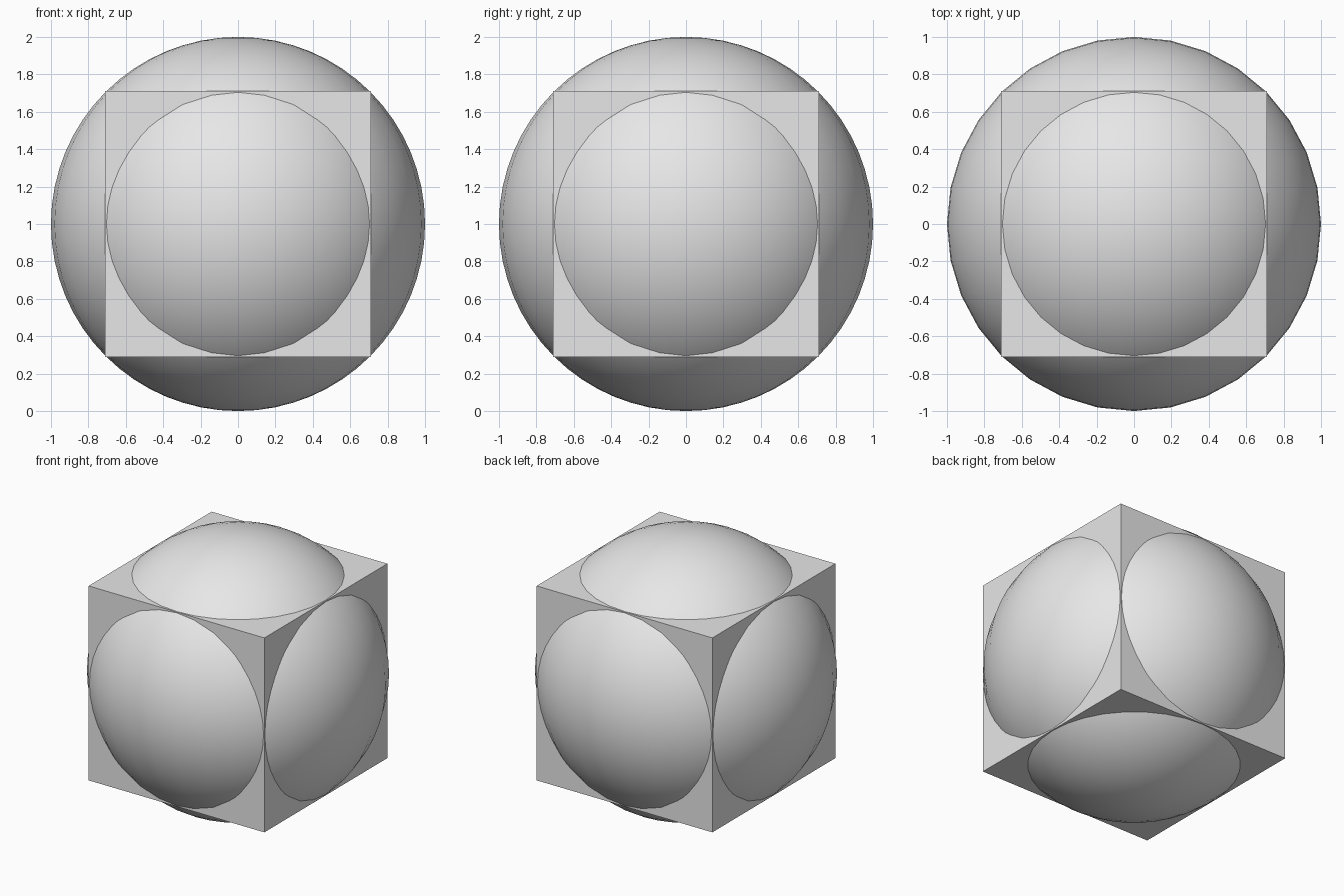
import bpy

# Remove the default object
default = bpy.data.objects.get("Cube")
if default:
    bpy.data.objects.remove(default, do_unlink=True)

# Single light grey material
GREY = (0.8, 0.8, 0.8, 1.0)
grey = bpy.data.materials.new("light_grey")
grey.use_nodes = True
grey.diffuse_color = GREY
grey.node_tree.nodes["Principled BSDF"].inputs["Base Color"].default_value = GREY


def finish(name):
    obj = bpy.context.object
    obj.name = name
    obj.data.name = name
    obj.data.materials.append(grey)
    return obj


CENTRE = (0, 0, 1)

# Flat-faced block, its edges just reaching the ball's surface
bpy.ops.mesh.primitive_cube_add(size=1.42, location=CENTRE)
finish("block")

# Smooth ball bulging through all six faces of the block
bpy.ops.mesh.primitive_uv_sphere_add(segments=32, ring_count=32, radius=1, location=CENTRE)
finish("ball")
bpy.ops.object.shade_smooth()
